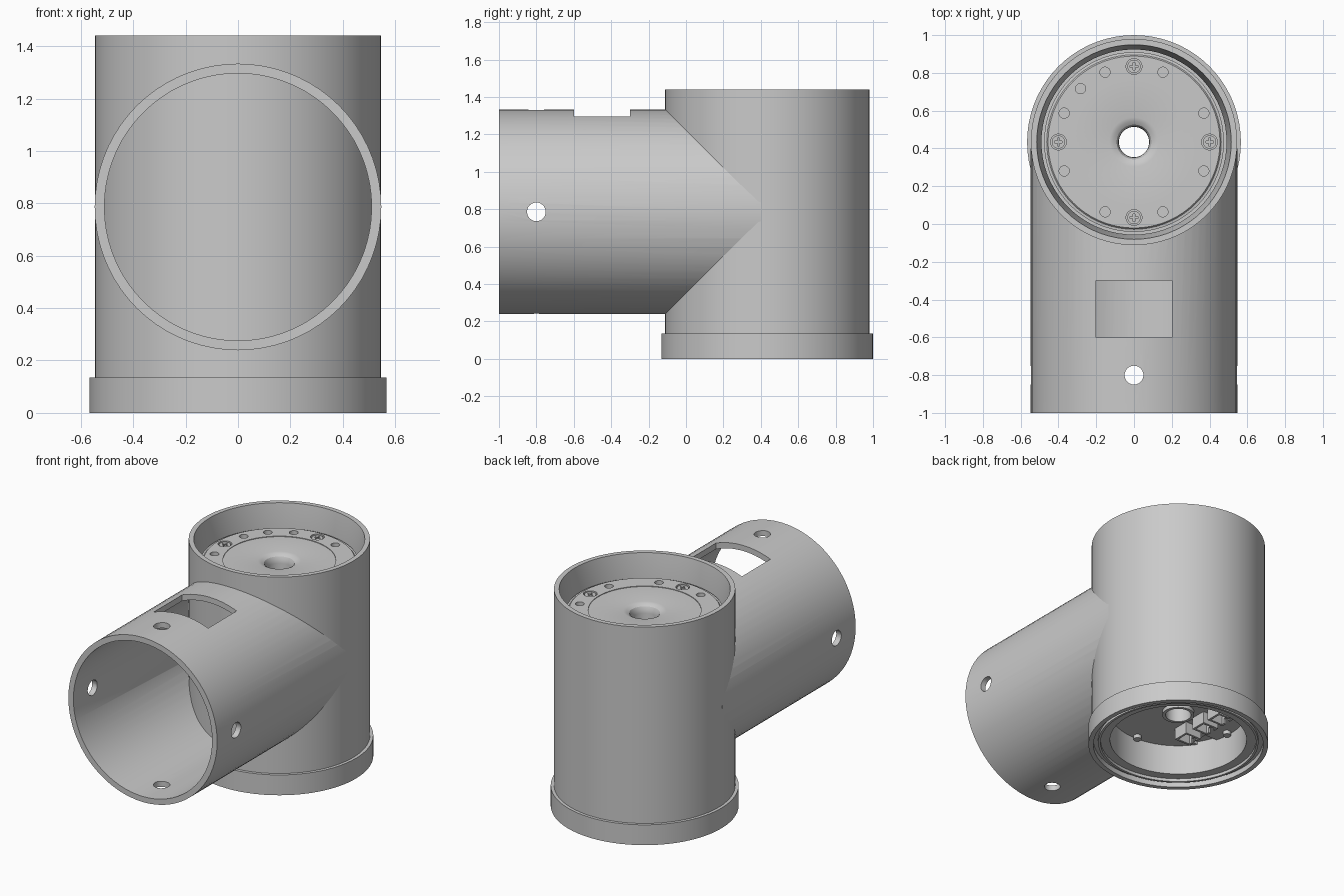
import bpy, bmesh
from math import sin, cos, pi, radians
from mathutils import Matrix, Vector

if "Cube" in bpy.data.objects:
    bpy.data.objects.remove(bpy.data.objects["Cube"])

AXIS = Vector((0, 0.434, 0))    # upright housing axis
PIPE_Z = 0.786                  # side pipe axis height

GREY = bpy.data.materials.new("satin_grey")
GREY.use_nodes = True
GREY.diffuse_color = (0.59, 0.59, 0.59, 1)
GREY.node_tree.nodes["Principled BSDF"].inputs["Base Color"].default_value = GREY.diffuse_color


def finish(bm, name):
    bmesh.ops.recalc_face_normals(bm, faces=bm.faces)
    mesh = bpy.data.meshes.new(name)
    bm.to_mesh(mesh)
    bm.free()
    mesh.materials.append(GREY)
    ob = bpy.data.objects.new(name, mesh)
    bpy.context.collection.objects.link(ob)
    return ob


def lathe(name, profile, matrix=Matrix.Translation(AXIS), n=72):
    """Revolve a closed (radius, height) loop into a ring."""
    bm = bmesh.new()
    rings = [[bm.verts.new((r * cos(2 * pi * i / n), r * sin(2 * pi * i / n), z))
              for r, z in profile] for i in range(n)]
    k = len(profile)
    for i in range(n):
        a, b = rings[i], rings[(i + 1) % n]
        for j in range(k):
            bm.faces.new((a[j], b[j], b[(j + 1) % k], a[(j + 1) % k]))
    bm.transform(matrix)
    return finish(bm, name)


def rod(name, radius, depth, centre, rot=Matrix(), n=24):
    bm = bmesh.new()
    bmesh.ops.create_cone(bm, cap_ends=True, segments=n, radius1=radius, radius2=radius,
                          depth=depth, matrix=Matrix.Translation(centre) @ rot)
    return finish(bm, name)


def box(name, size, centre):
    bm = bmesh.new()
    bmesh.ops.create_cube(bm, size=1, matrix=Matrix.Translation(centre) @ Matrix.Diagonal((*size, 1)))
    return finish(bm, name)


def cut(ob, cutters):
    """Subtract every cutter, then discard it."""
    bpy.context.view_layer.objects.active = ob
    for c in cutters:
        mod = ob.modifiers.new("cut", "BOOLEAN")
        mod.operation, mod.solver, mod.object = "DIFFERENCE", "EXACT", c
        bpy.ops.object.modifier_apply(modifier=mod.name)
        bpy.data.objects.remove(c)


def polar(radius, degrees, z):
    a = radians(degrees)
    return AXIS + Vector((radius * cos(a), radius * sin(a), z))


# Upright housing and the stepped collar below it
lathe("housing", [(.546, .1), (.546, 1.44), (.515, 1.44), (.49, 1.27),
                  (.49, 1.22), (.45, 1.22), (.45, .1)])
lathe("collar", [(.566, 0), (.566, .135), (.5, .135), (.43, .26), (.43, .035),
                 (.49, .035), (.49, .015), (.505, .015), (.505, .035), (.535, .035), (.535, 0)])

# Side pipe, trimmed to the housing, with four holes and a top window
turn_y, turn_x = Matrix.Rotation(pi / 2, 4, "Y"), Matrix.Rotation(pi / 2, 4, "X")
pipe = lathe("side_pipe", [(.547, 1), (.547, -.4), (.51, -.4), (.51, 1)],
             Matrix.Translation((0, 0, PIPE_Z)) @ turn_x)
cut(pipe, [rod("trim", .53, 3, AXIS + Vector((0, 0, 1)), n=72),
           rod("cross_hole", .05, 2, (0, -.8, PIPE_Z), turn_y),
           rod("upright_hole", .05, 2, (0, -.8, PIPE_Z)),
           box("window_cut", (.4, .3, .6), (0, -.45, PIPE_Z + .5))])

# Output flange with bolt holes and a flared centre bore
flange = lathe("output_flange", [(.08, .26), (.08, 1.24), (.083, 1.262), (.092, 1.28), (.11, 1.291),
                                 (.13, 1.296), (.34, 1.296), (.34, 1.3), (.455, 1.3), (.462, 1.292),
                                 (.476, 1.29), (.476, 1.2), (.44, 1.2), (.44, .26)])
holes = [q + d for q in (0, 90, 180, 270) for d in (22.5, 67.5)] + [135]
cut(flange, [rod("bolt_hole", .027, .12, polar(.4, a, 1.3)) for a in holes]
    + [rod("counterbore", .042, .04, polar(.4, a, 1.3)) for a in (0, 90, 180, 270)])

# Cross-head screws
for a in (0, 90, 180, 270):
    p = polar(.4, a, 1.285)
    screw = rod("flange_screw", .035, .02, p)
    top = p + Vector((0, 0, .01))
    cut(screw, [box("slot", (.04, .01, .016), top), box("slot", (.01, .04, .016), top)])

# Circuit board inside the base, with a notch, centre boss and studs
board = lathe("circuit_board", [(.08, .24), (.435, .24), (.435, .27), (.08, .27)])
cut(board, [box("notch", (.12, .12, .04), polar(.42, 205, .24))])
lathe("centre_boss", [(.08, .215), (.08, .24), (.1, .24), (.1, .215)])
for a in (0, 90, 180, 270):
    rod("board_stud", .025, .03, polar(.4, a, .23))

# Open sockets hanging from the board
for y in (-.12, .05, .2):
    c = AXIS + Vector((-.18, y, .2))
    socket = box("socket", (.12, .11, .08), c)
    cut(socket, [box("cavity", (.09, .08, .08), c - Vector((0, 0, .02))),
                 box("key_slot", (.06, .04, .05), c + Vector((-.06, 0, -.03)))])

# Smooth shading with crisp edges
bpy.ops.object.select_all(action="DESELECT")
for ob in bpy.context.scene.objects:
    if ob.type == "MESH":
        ob.select_set(True)
        bpy.context.view_layer.objects.active = ob
bpy.ops.object.shade_smooth_by_angle(angle=radians(30))
